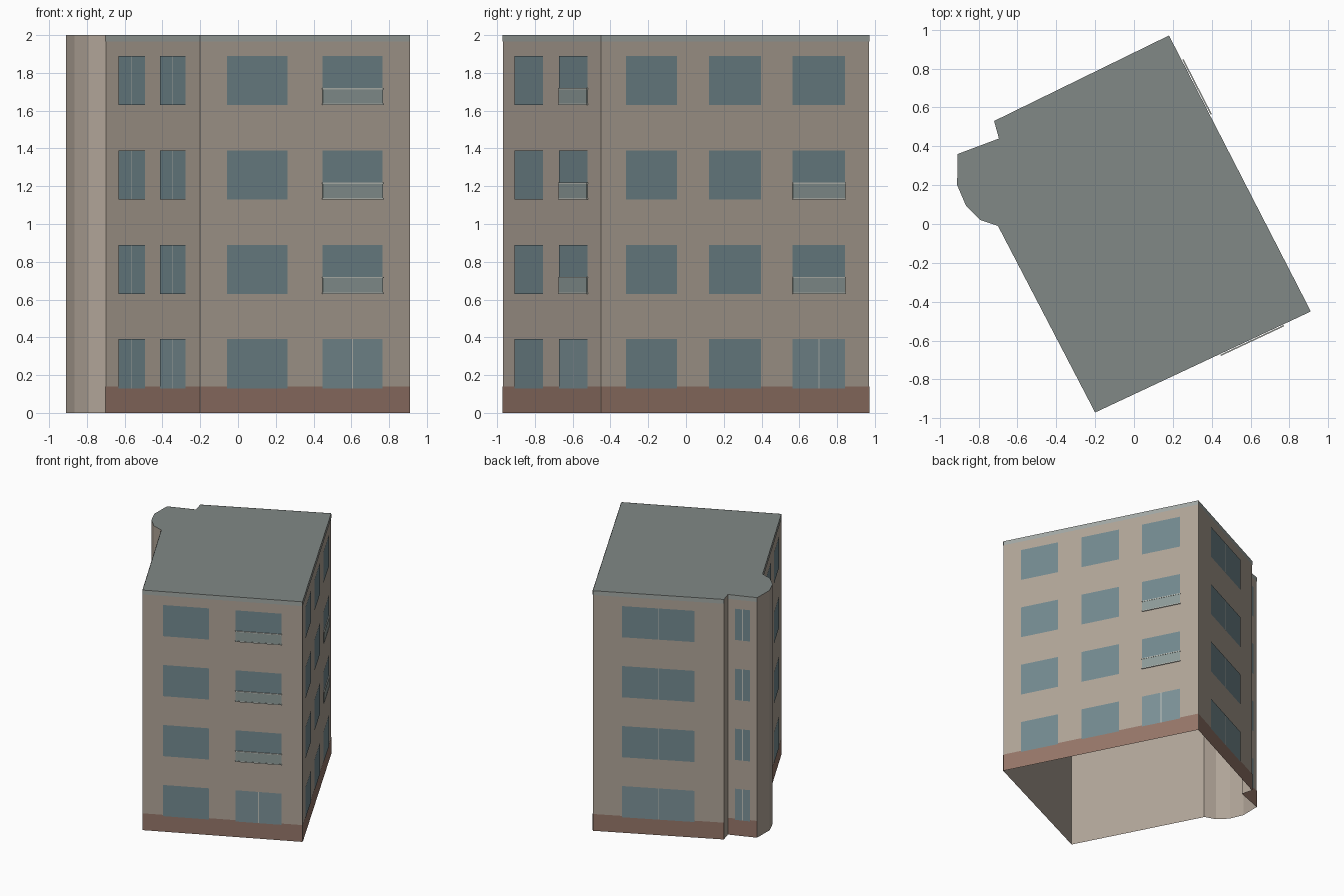
import bpy, bmesh
from mathutils import Vector

if "Cube" in bpy.data.objects:
    bpy.data.objects.remove(bpy.data.objects["Cube"])

# Footprint corners, counter-clockwise from the front corner
FOOT = [Vector(p) for p in [(-.2, -.97), (.91, -.45), (.18, .97), (-.72, .53), (-.695, .44),
        (-.908, .36), (-.91, .2), (-.865, .095), (-.79, .02), (-.7, -.01)]]
H, STOREYS, PITCH = 2.0, 4, 0.5


def material(name, r, g, b):
    m = bpy.data.materials.new(name)
    m.diffuse_color = (r, g, b, 1)
    m.use_nodes = True
    m.node_tree.nodes["Principled BSDF"].inputs["Base Color"].default_value = m.diffuse_color
    return m


M = {
    "wall": material("plaster", .43, .37, .31),
    "brick": material("brick", .30, .18, .14),
    "roof": material("roof", .22, .25, .24),
    "trim": material("trim", .36, .39, .37),
    "glass": material("glass", .17, .25, .275),
    "door": material("door_glass", .20, .285, .31),
    "rail": material("railing_panel", .27, .33, .32),
    "line": material("frame", .50, .52, .48),
}


class Part:
    """Collects quads and slabs laid on the walls into one object."""
    def __init__(self, name, mat):
        self.name, self.mat, self.bm = name, mat, bmesh.new()

    def face(self, pts):
        self.bm.faces.new([self.bm.verts.new(p) for p in pts])

    def panel(self, wall, u0, u1, z0, z1, off):
        a, d, n = wall
        p, q = a + d * u0 + n * off, a + d * u1 + n * off
        self.face([(*p, z0), (*q, z0), (*q, z1), (*p, z1)])

    def slab(self, wall, u0, u1, z0, z1, o0, o1):
        a, d, n = wall
        base = [a + d * u + n * o for u, o in ((u0, o0), (u1, o0), (u1, o1), (u0, o1))]
        lo = [self.bm.verts.new((*p, z0)) for p in base]
        hi = [self.bm.verts.new((*p, z1)) for p in base]
        self.bm.faces.new(lo)
        self.bm.faces.new(hi)
        for i in range(4):
            j = (i + 1) % 4
            self.bm.faces.new((lo[i], lo[j], hi[j], hi[i]))
        bmesh.ops.recalc_face_normals(self.bm, faces=self.bm.faces[-6:])

    def finish(self):
        me = bpy.data.meshes.new(self.name)
        self.bm.to_mesh(me)
        self.bm.free()
        me.materials.append(M[self.mat])
        bpy.context.collection.objects.link(bpy.data.objects.new(self.name, me))


def wall_frame(i):
    a, b = FOOT[i], FOOT[(i + 1) % len(FOOT)]
    d = (b - a).normalized()
    return (a, d, Vector((d.y, -d.x))), (b - a).length


walls, roof = Part("walls", "wall"), Part("roof", "roof")
plinth, cornice = Part("plinth", "brick"), Part("cornice", "trim")
windows, doors = Part("windows", "glass"), Part("doors", "door")
mullions = Part("mullions", "line")
panels, rails = Part("balcony_panels", "rail"), Part("balcony_rails", "line")

# Wall shell (open underneath) and flat roof
for i in range(len(FOOT)):
    w, length = wall_frame(i)
    walls.panel(w, 0, length, 0, H, 0)
roof.face([(*p, H) for p in FOOT])

# wall index: (window spans as fractions, mullions on windows, balcony floors)
FACADES = {
    0: ([(.127, .414), (.581, .869)], False, (1, 2, 3)),
    1: ([(.092, .282), (.401, .595), (.713, .908)], False, (1, 2)),
    2: ([(.225, .775)], True, ()),
    4: ([(.24, .76)], True, ()),
    9: ([(.14, .42), (.58, .853)], True, ()),
}

for i, (spans, split, balconies) in FACADES.items():
    w, length = wall_frame(i)
    # Base band and top band
    plinth.panel(w, 0, length, 0, .14, .002)
    cornice.panel(w, 0, length, 1.965, H, .002)
    for col, (f0, f1) in enumerate(spans):
        u0, u1 = f0 * length, f1 * length
        mid = (u0 + u1) / 2
        last = col == len(spans) - 1
        for s in range(STOREYS):
            z0 = .13 + s * PITCH
            z1 = z0 + .26
            door = last and s == 0
            # Glazing with a centre bar
            (doors if door else windows).panel(w, u0, u1, z0, z1, .004)
            if door or split:
                mullions.panel(w, mid - .003, mid + .003, z0, z1, .005)
            # Shallow balcony with top and bottom rail
            if last and s in balconies:
                panels.slab(w, u0, u1, z0, z0 + .085, .005, .009)
                for z in (z0, z0 + .083):
                    rails.slab(w, u0 - .002, u1 + .004, z, z + .007, .004, .011)

for part in (walls, roof, plinth, cornice, windows, doors, mullions, panels, rails):
    part.finish()
